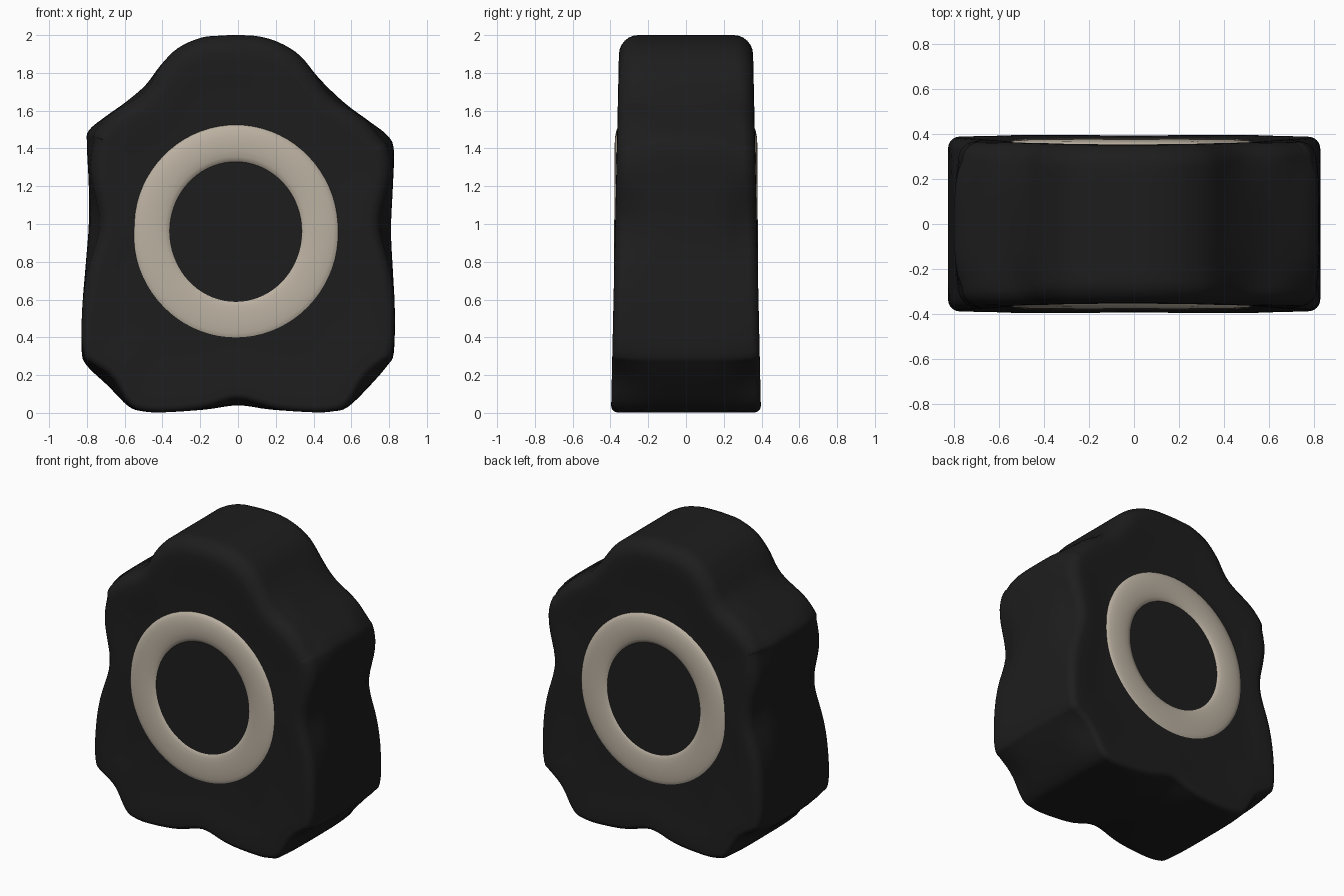
import bpy, bmesh, math
from mathutils import Vector

if "Cube" in bpy.data.objects:
    bpy.data.objects.remove(bpy.data.objects["Cube"])


def material(name, rgb):
    m = bpy.data.materials.new(name)
    m.diffuse_color = (*rgb, 1)
    m.use_nodes = True
    m.node_tree.nodes["Principled BSDF"].inputs["Base Color"].default_value = m.diffuse_color
    return m


BLACK = material("matte black", (0.0125, 0.0125, 0.0125))
BEIGE = material("warm beige", (0.50, 0.44, 0.36))
CENTRE = Vector((-0.012, 0.96))


def half_depth(z):
    """The slab gets thinner towards the top."""
    return 0.397 - 0.022 * z


def loft(name, loops, mat, closed=False):
    """Skin a list of equal point loops, capped or joined end to end."""
    bm = bmesh.new()
    rows = [[bm.verts.new(p) for p in loop] for loop in loops]
    n = len(rows[0])
    pairs = list(zip(rows, rows[1:]))
    if closed:
        pairs.append((rows[-1], rows[0]))
    else:
        bm.faces.new(rows[0])
        bm.faces.new(rows[-1])
    for a, b in pairs:
        for i in range(n):
            j = (i + 1) % n
            bm.faces.new((a[i], a[j], b[j], b[i]))
    bmesh.ops.recalc_face_normals(bm, faces=bm.faces)
    me = bpy.data.meshes.new(name)
    bm.to_mesh(me)
    bm.free()
    me.materials.append(mat)
    ob = bpy.data.objects.new(name, me)
    bpy.context.collection.objects.link(ob)
    bpy.ops.object.select_all(action='DESELECT')
    ob.select_set(True)
    bpy.context.view_layer.objects.active = ob
    bpy.ops.object.shade_smooth_by_angle(angle=math.radians(40))
    return ob


# Lobed outline in x, z, clockwise from the top
OUTLINE = [(0, 2.0), (.11, 1.993), (.22, 1.96), (.33, 1.89), (.43, 1.77), (.565, 1.64),
           (.70, 1.54), (.795, 1.465), (.825, 1.39), (.82, 1.2), (.81, .97), (.82, .75),
           (.83, .55), (.825, .32), (.79, .25), (.69, .135), (.58, .03), (.50, .008),
           (.40, .003), (.17, .018), (0, .04), (-.17, .018), (-.39, .003), (-.50, .008),
           (-.58, .035), (-.69, .145), (-.80, .25), (-.828, .33), (-.825, .55),
           (-.805, .80), (-.79, 1.0), (-.79, 1.2), (-.80, 1.42), (-.79, 1.495),
           (-.70, 1.57), (-.595, 1.645), (-.49, 1.735), (-.41, 1.84), (-.32, 1.93),
           (-.20, 1.985), (-.10, 1.997)]

# Places where the rims draw in from the outline: |x|, z, amount, spread
DRAWN_IN = [(.80, 1.0, .055, .20), (0, .04, .03, .15), (.72, .16, .045, .15),
            (.80, 1.46, .035, .12), (.52, 1.70, .02, .12)]


def smooth_closed(points, steps):
    """Catmull-Rom curve through a closed list of points."""
    pts, out = [Vector(p) for p in points], []
    n = len(pts)
    for i in range(n):
        a, b, c, d = (pts[(i + k) % n] for k in (-1, 0, 1, 2))
        for s in range(steps):
            t = s / steps
            out.append(0.5 * (2 * b + (c - a) * t + (2 * a - 5 * b + 4 * c - d) * t * t
                              + (3 * b - a - 3 * c + d) * t ** 3))
    return out


curve = smooth_closed(OUTLINE, 4)
N = len(curve)
# Inward direction, averaged over neighbours so the corners stay clean
inward = []
for i in range(N):
    t = sum(((curve[(i + k) % N] - curve[(i - k) % N]).normalized() for k in range(1, 7)),
            Vector((0, 0)))
    inward.append(Vector((t.y, -t.x)).normalized())


def drawn_in(p):
    return sum(a * math.exp(-((abs(p.x) - x) ** 2 + (p.y - z) ** 2) / w ** 2)
               for x, z, a, w in DRAWN_IN)


def wall_loop(f):
    """One loop of the side wall, at fraction f of the depth."""
    loop = []
    for p, d in zip(curve, inward):
        q = p + d * drawn_in(p) * f ** 4
        y = (half_depth(p.y) - 0.035 - 0.033 * p.y) * f
        loop.append((q.x, y, q.y))
    return loop


def rim_loop(side, angle, scale=1):
    """One loop of the rounded rim, or of the dished face when scale < 1."""
    loop = []
    for p, d in zip(curve, inward):
        r = 0.035 + 0.033 * p.y
        q = p + d * (r * (1 - math.cos(angle)) + drawn_in(p))
        q = CENTRE + (q - CENTRE) * scale
        t = min(1, (1 - scale) / 0.3)
        dish = 0.013 * t * t * (3 - 2 * t)
        y = half_depth(q.y) - r * (1 - math.sin(angle)) - dish
        loop.append((q.x, side * y, q.y))
    return loop


def end_loops(side):
    rim = [rim_loop(side, math.radians(a)) for a in (15, 30, 45, 60, 75, 90)]
    face = [rim_loop(side, math.pi / 2, s) for s in (.94, .88, .82, .76, .7, .4, .1)]
    return rim + face


# Body with rounded rims and slightly dished faces
wall = [wall_loop(k / 5) for k in range(-5, 6)]
loft("body", end_loops(-1)[::-1] + wall + end_loops(1), BLACK)


# Convex oval ring lying in the dish of each face
def oval_ring(name, side):
    loops = []
    for i in range(72):
        u = math.tau * i / 72
        loop = []
        for k in range(16):
            v = math.tau * k / 16
            w = 0.101 * math.cos(v)
            x = CENTRE.x + (0.447 + w) * math.cos(u)
            z = CENTRE.y + (0.467 + w) * math.sin(u)
            base = half_depth(z) - 0.018
            top = 0.386 - 0.006 * z
            loop.append((x, side * (base + (top - base) * math.sin(v)), z))
        loops.append(loop)
    loft(name, loops, BEIGE, closed=True)


oval_ring("front_ring", -1)
oval_ring("back_ring", 1)
